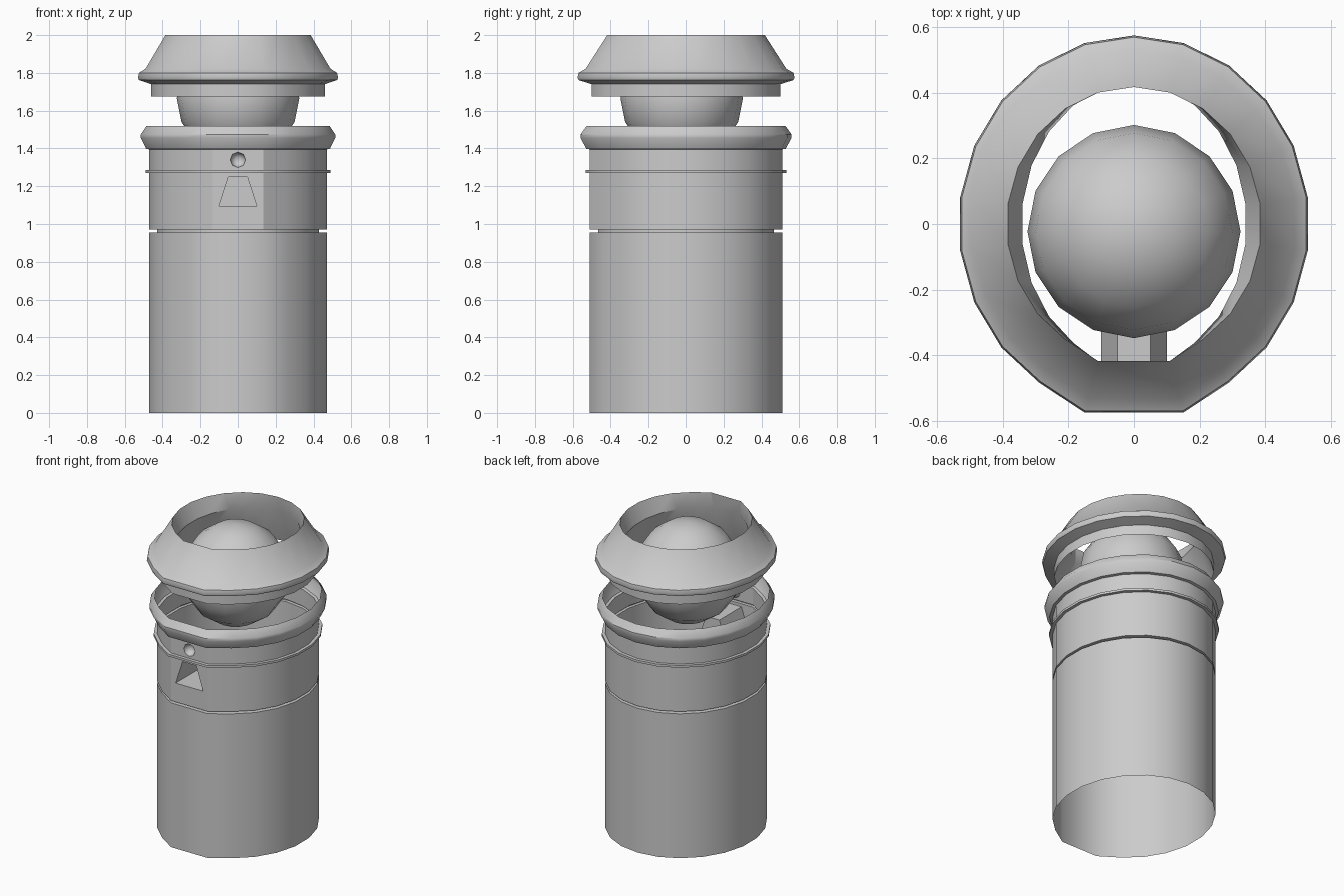
import bpy, math
from math import sin, cos, pi

if "Cube" in bpy.data.objects:
    bpy.data.objects.remove(bpy.data.objects["Cube"])

SIDES = 22
RATIO = 1.085          # depth of the oval over its width


def oval(w, z, d=None):
    """Oval ring, counter-clockwise from the back, with the front vertex cut to a flat."""
    d = d or w * RATIO
    pts = []
    for k in range(SIDES):
        if k == SIDES // 2:
            continue
        a = 2 * pi * k / SIDES
        y = -d if abs(k - SIDES // 2) == 1 else d * cos(a)
        pts.append((-w / 0.99 * sin(a), y, z))
    return pts


def make(name, verts, faces, angle=35):
    me = bpy.data.meshes.new(name)
    me.from_pydata(verts, [], faces)
    me.update()
    ob = bpy.data.objects.new(name, me)
    bpy.context.collection.objects.link(ob)
    bpy.ops.object.select_all(action='DESELECT')
    ob.select_set(True)
    bpy.context.view_layer.objects.active = ob
    bpy.ops.object.shade_smooth_by_angle(angle=math.radians(angle))
    return ob


def bridge(rings, skip=()):
    n = len(rings[0])
    verts = [p for r in rings for p in r]
    faces = []
    for j in range(len(rings) - 1):
        for i in range(n):
            if (j, i) in skip:
                continue
            k = (i + 1) % n
            faces.append((j * n + i, j * n + k, (j + 1) * n + k, (j + 1) * n + i))
    return verts, faces


# Shell of the body: tube, groove, collar and rim; two front faces left open
FRONT = SIDES // 2 - 1
profile = [(.47, 0), (.47, .955), (.43, .955), (.43, .97), (.47, .97), (.47, 1.27),
           (.49, 1.27), (.49, 1.285), (.47, 1.285), (.47, 1.395), (.487, 1.398),
           (.515, 1.455), (.515, 1.475), (.485, 1.52)]
make("body_shell", *bridge([oval(w, z) for w, z in profile],
                           skip={(4, FRONT), (8, FRONT)}))

# Cap: outer cone, rounded lip, skirt, and an inner waist
cap = [(.46, 1.675), (.46, 1.74), (.525, 1.762), (.53, 1.775), (.525, 1.8),
       (.49, 1.822), (.385, 2.0), (.34, 1.9, .43), (.46, 1.675)]
make("cap", *bridge([oval(*p) for p in cap]))

# Ball in the mouth
bpy.ops.mesh.primitive_uv_sphere_add(segments=16, ring_count=8, radius=.325,
                                     location=(0, -.023, 1.665))
bpy.context.object.name = "ball"
bpy.ops.object.shade_smooth_by_angle(angle=math.radians(50))


# Front panels with recesses
FY = -.47 * RATIO
FX = .47 / 0.99 * sin(2 * pi * 10 / SIDES)


def recess(name, outer, rings, angle):
    rings = [[(x, FY, z) for x, z in outer]] + rings
    v, f = bridge(rings)
    n = len(outer)
    f.append(tuple(range(len(v) - n, len(v))))
    make(name, v, f, angle)


trap = [(-.1, 1.095), (.1, 1.095), (.05, 1.25), (-.05, 1.25)]
recess("wedge_recess", [(-FX, .97), (FX, .97), (FX, 1.27), (-FX, 1.27)],
       [[(x, y, z) for x, z in trap] for y in (FY, -.28)], 20)

octo = [pi / 4 * i for i in range(8)]
zc, hz = 1.34, .055
rect = [(FX * round(cos(a) * 1.01), zc + hz * round(sin(a) * 1.01)) for a in octo]
dimple = [[(.041 * cos(t) * cos(a), FY + .041 * sin(t), zc + .041 * cos(t) * sin(a))
           for a in octo] for t in (0, pi / 8, pi / 4, 3 * pi / 8)]
recess("round_recess", rect, dimple, 50)
